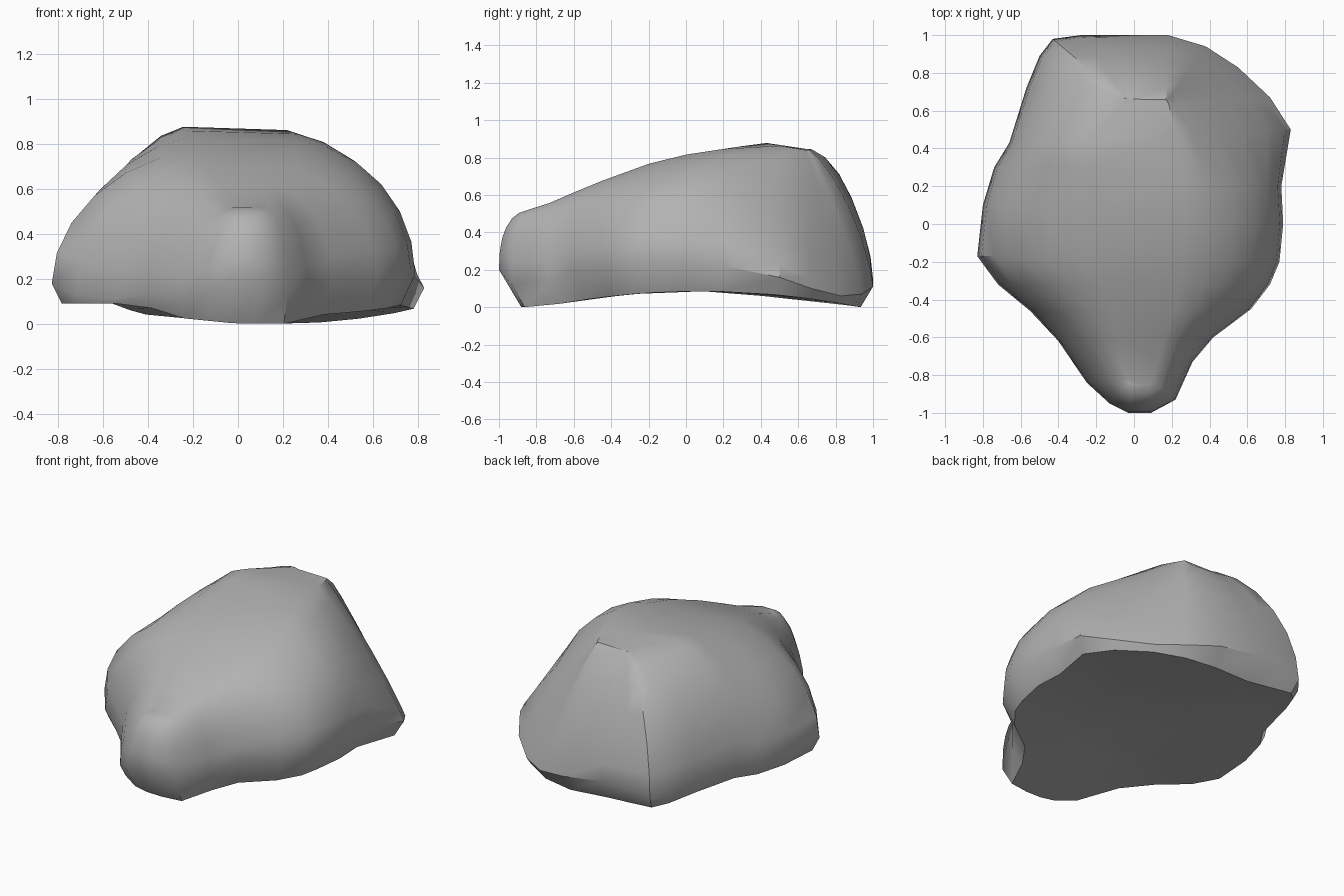
import bpy
import bmesh
from math import sin, cos, radians

default = bpy.data.objects.get("Cube")
if default:
    bpy.data.objects.remove(default, do_unlink=True)

# Widest outline of the boulder: x, y, height of the rim, fullness of the slope
OUTLINE = [
    (.09, -1, .2, 2.4), (.22, -.93, .12, 2.6), (.31, -.73, .14, 2.2),
    (.42, -.6, .2, 2), (.62, -.45, .2, 2.1), (.72, -.32, .21, 2.1),
    (.77, -.2, .24, 2), (.79, 0, .22, 2), (.78, .2, .22, 1.8),
    (.83, .5, .16, 1.15), (.72, .67, .1, 1.1), (.55, .83, .06, 1.1),
    (.38, .94, .07, 1.2), (.18, 1, .11, 1.4), (-.1, 1, .15, 1.5),
    (-.28, 1, .15, 1.6), (-.43, .98, .12, 1.8), (-.5, .89, .11, 1.9),
    (-.57, .72, .12, 2), (-.66, .43, .16, 1.9), (-.74, .3, .15, 1.8),
    (-.8, .1, .16, 1.8), (-.83, -.17, .18, 1.9), (-.72, -.32, .13, 2),
    (-.55, -.46, .11, 2), (-.4, -.62, .13, 2), (-.25, -.84, .1, 2),
    (-.13, -.95, .15, 2.2), (-.03, -1, .2, 2.4),
]

# Flattened crest from the nose to the high back: y, right x, left x, z
CREST = [(-.82, 0, .08, .52), (-.5, -.06, .15, .66), (-.2, -.11, .18, .77),
         (0, -.15, .2, .82), (.42, -.2, .22, .885), (.64, -.03, .17, .85)]

SLOPE_ANGLES = (0, 14, 28, 42, 56, 70, 83)


def crest_point(x, y):
    """Point on the crest nearest to the outline point."""
    y = min(max(y, CREST[0][0]), CREST[-1][0])
    for low, high in zip(CREST, CREST[1:]):
        if y <= high[0]:
            f = (y - low[0]) / (high[0] - low[0])
            right, left, top = (a + f * (b - a)
                                for a, b in zip(low[1:], high[1:]))
            return min(max(x, right), left), y, top


def slope_ring(angle):
    """Ring of points climbing from the rim towards the crest."""
    ring = []
    for x, y, rim, full in OUTLINE:
        cx, cy, top = crest_point(x, y)
        across = cos(radians(angle)) ** (2 / full)
        rise = sin(radians(angle)) ** (2 / full)
        ring.append((cx + (x - cx) * across, cy + (y - cy) * across,
                     rim + (top - rim) * rise))
    return ring


def base_height(x, y):
    """Arched underside, which lifts towards its right."""
    arch = .085 * (1 - ((y - .08) / .85) ** 2)
    return min(max(arch, 0) + .1 * max(-x, 0), .09)


def base_ring(scale):
    """Underside ring, tucked in further where the rim is higher."""
    ring = []
    for x, y, rim, full in OUTLINE:
        tuck = scale * (1 - .6 * max(rim - base_height(x, y), 0))
        x, y = x * tuck, y * tuck
        ring.append((x, y, min(base_height(x, y), rim)))
    return ring


def loft(name, rings, material):
    bm = bmesh.new()
    loops = [[bm.verts.new(p) for p in ring] for ring in rings]
    for lower, upper in zip(loops, loops[1:]):
        for i in range(len(lower)):
            j = (i + 1) % len(lower)
            bm.faces.new((lower[i], lower[j], upper[j], upper[i]))
    caps = [bm.faces.new(loops[0][::-1]), bm.faces.new(loops[-1])]
    bmesh.ops.triangulate(bm, faces=caps)
    bmesh.ops.recalc_face_normals(bm, faces=bm.faces)
    mesh = bpy.data.meshes.new(name)
    bm.to_mesh(mesh)
    bm.free()
    mesh.materials.append(material)
    obj = bpy.data.objects.new(name, mesh)
    bpy.context.collection.objects.link(obj)
    return obj


# Plain grey stone
stone = bpy.data.materials.new("grey_stone")
stone.use_nodes = True
grey = (.45, .45, .45, 1)
stone.diffuse_color = grey
stone.node_tree.nodes["Principled BSDF"].inputs["Base Color"].default_value = grey

# Boulder: underside, undercut rim, then the slopes up to the crest
rings = [base_ring(s) for s in (.5, 1)] + [slope_ring(a) for a in SLOPE_ANGLES]
boulder = loft("boulder", rings, stone)

bpy.ops.object.select_all(action='DESELECT')
boulder.select_set(True)
bpy.context.view_layer.objects.active = boulder
bpy.ops.object.shade_smooth_by_angle(angle=radians(38))
